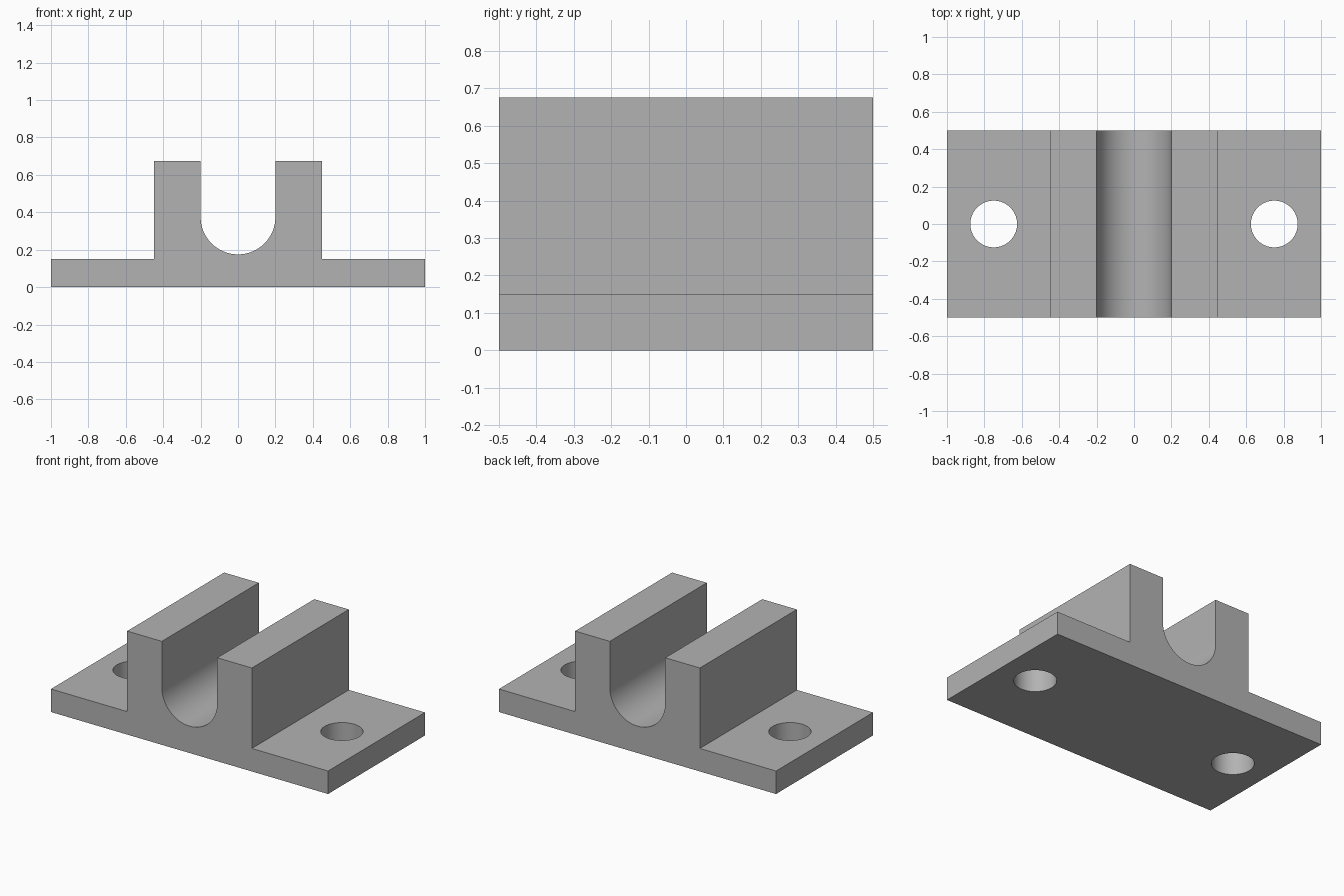
import bpy
import bmesh
from math import cos, sin, pi, radians

cube = bpy.data.objects.get("Cube")
if cube:
    bpy.data.objects.remove(cube, do_unlink=True)

DEPTH = 1.0
BASE_HALF, BASE_TOP = 1.0, 0.15
BLOCK_HALF, BLOCK_TOP = 0.45, 0.675
SLOT_RADIUS, SLOT_CENTRE = 0.2, 0.375
HOLE_X, HOLE_RADIUS = 0.75, 0.125
ARC_STEPS = 32

# Plain grey material
grey = bpy.data.materials.new("plain grey")
grey.use_nodes = True
colour = (0.45, 0.45, 0.45, 1)
grey.diffuse_color = colour
grey.node_tree.nodes["Principled BSDF"].inputs["Base Color"].default_value = colour


def make_object(name, bm):
    bmesh.ops.recalc_face_normals(bm, faces=bm.faces)
    mesh = bpy.data.meshes.new(name)
    bm.to_mesh(mesh)
    bm.free()
    mesh.materials.append(grey)
    obj = bpy.data.objects.new(name, mesh)
    bpy.context.collection.objects.link(obj)
    return obj


# Bracket section: flanged base, two cheeks and a round-bottomed slot
right_side = [(-BASE_HALF, 0), (-BASE_HALF, BASE_TOP), (-BLOCK_HALF, BASE_TOP),
              (-BLOCK_HALF, BLOCK_TOP), (-SLOT_RADIUS, BLOCK_TOP)]
arc = [(-SLOT_RADIUS * cos(pi * i / ARC_STEPS),
        SLOT_CENTRE - SLOT_RADIUS * sin(pi * i / ARC_STEPS))
       for i in range(ARC_STEPS + 1)]
left_side = [(-x, z) for x, z in reversed(right_side)]

bm = bmesh.new()
section = bm.faces.new([bm.verts.new((x, -DEPTH / 2, z))
                        for x, z in right_side + arc + left_side])
extruded = bmesh.ops.extrude_face_region(bm, geom=[section], use_keep_orig=True)
bmesh.ops.translate(bm, vec=(0, DEPTH, 0),
                    verts=[v for v in extruded["geom"] if isinstance(v, bmesh.types.BMVert)])
bracket = make_object("slotted_bracket", bm)

# Bolt holes through both flanges
bpy.context.view_layer.objects.active = bracket
bracket.select_set(True)
for side, x in (("right", -HOLE_X), ("left", HOLE_X)):
    bm = bmesh.new()
    bmesh.ops.create_cone(bm, cap_ends=True, segments=64, radius1=HOLE_RADIUS,
                          radius2=HOLE_RADIUS, depth=BASE_TOP * 3)
    bmesh.ops.translate(bm, vec=(x, 0, BASE_TOP / 2), verts=bm.verts)
    cutter = make_object(side + "_bolt_hole_cutter", bm)
    cutter.hide_render = True
    cut = bracket.modifiers.new(side + " bolt hole", "BOOLEAN")
    cut.operation = "DIFFERENCE"
    cut.solver = "EXACT"
    cut.object = cutter
    bpy.ops.object.modifier_apply(modifier=cut.name)
    bpy.data.objects.remove(cutter, do_unlink=True)

# Smooth slot and holes, crisp edges elsewhere
bpy.ops.object.select_all(action="DESELECT")
bracket.select_set(True)
bpy.ops.object.shade_smooth_by_angle(angle=radians(30))
